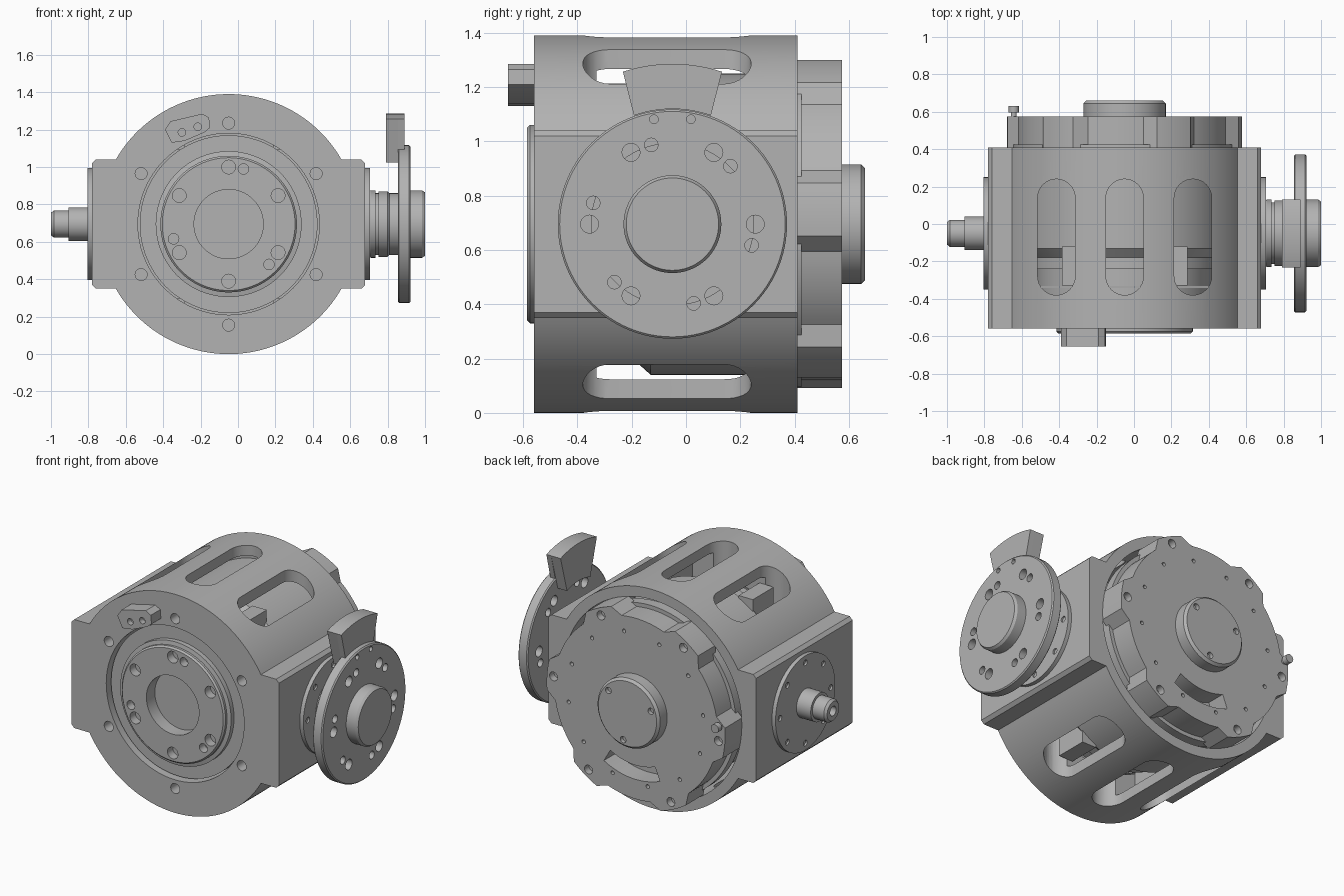
import bpy, bmesh
from math import sin, cos, radians, pi
from mathutils import Vector

if "Cube" in bpy.data.objects:
    bpy.data.objects.remove(bpy.data.objects["Cube"])

CX, CY, CZ = -0.05, -0.05, 0.695      # main axis (CX, CZ) and cross axis (CY, CZ)

grey = bpy.data.materials.new("machined grey")
grey.use_nodes = True
colour = (0.45, 0.45, 0.45, 1)
grey.diffuse_color = colour
grey.node_tree.nodes["Principled BSDF"].inputs["Base Color"].default_value = colour


def place(axis, a, b, t):
    """2D point (a, b) in the plane across the axis, t along it."""
    return {"X": (t, a, b), "Y": (a, t, b), "Z": (a, b, t)}[axis]


def polar(r, deg, a=CX, b=CZ):
    return a + r * cos(radians(deg)), b + r * sin(radians(deg))


def arc(r, start, end, n, a=CX, b=CZ):
    return [polar(r, start + (end - start) * i / n, a, b) for i in range(n + 1)]


def circle(r, a, b, n=24):
    return arc(r, 0, 360, n, a, b)[:-1]


def add_prism(bm, axis, outline, t0, t1):
    ends = [[bm.verts.new(place(axis, a, b, t)) for a, b in outline] for t in (t0, t1)]
    n = len(outline)
    for end in ends:
        bm.faces.new(end)
    for i in range(n):
        j = (i + 1) % n
        bm.faces.new((ends[0][i], ends[0][j], ends[1][j], ends[1][i]))


def add_lathe(bm, axis, centre, profile, n=96):
    """Solid of revolution; profile of (radius, position), first and last capped."""
    rings = [[bm.verts.new(place(axis, *p, t)) for p in circle(r, *centre, n)]
             for r, t in profile]
    for low, high in zip(rings, rings[1:]):
        for i in range(n):
            j = (i + 1) % n
            bm.faces.new((low[i], low[j], high[j], high[i]))
    bm.faces.new(rings[0])
    bm.faces.new(rings[-1])


def finish(bm, name):
    bmesh.ops.recalc_face_normals(bm, faces=bm.faces)
    mesh = bpy.data.meshes.new(name)
    bm.to_mesh(mesh)
    bm.free()
    obj = bpy.data.objects.new(name, mesh)
    bpy.context.collection.objects.link(obj)
    mesh.materials.append(grey)
    return obj


def prism(name, axis, outline, t0, t1):
    bm = bmesh.new()
    add_prism(bm, axis, outline, t0, t1)
    return finish(bm, name)


def lathe(name, axis, centre, profile):
    bm = bmesh.new()
    add_lathe(bm, axis, centre, profile)
    return finish(bm, name)


def cut(obj, build):
    """Subtract whatever build(bm) creates, and bake the result."""
    bm = bmesh.new()
    build(bm)
    tool = finish(bm, "cutter")
    tool.hide_render = True
    mod = obj.modifiers.new("cut", "BOOLEAN")
    mod.operation, mod.solver, mod.object = "DIFFERENCE", "EXACT", tool
    graph = bpy.context.evaluated_depsgraph_get()
    baked = bpy.data.meshes.new_from_object(obj.evaluated_get(graph))
    obj.modifiers.clear()
    obj.data = baked
    bpy.data.objects.remove(tool)


def holes(bm, axis, centre, ring, angles, r, t0, t1):
    for deg in angles:
        add_prism(bm, axis, circle(r, *polar(ring, deg, *centre), 20), t0, t1)


MAIN, CROSS = (CX, CZ), (CY, CZ)
SIX = range(0, 360, 60)

# Housing: cylinder with a square side boss left and right
edge = 29.8
right, c = 0.68, 0.02
outline = arc(0.695, edge, 180 - edge, 64)
outline += [(-0.78 + c, 1.04), (-0.78, 1.04 - c), (-0.78, 0.35 + c), (-0.78 + c, 0.35)]
outline += arc(0.695, 180 + edge, 360 - edge, 64)
outline += [(right - c, 0.35), (right, 0.35 + c), (right, 1.04 - c), (right - c, 1.04)]
housing = prism("housing", "Y", outline, -0.56, 0.41)
cut(housing, lambda bm: add_lathe(
    bm, "Y", MAIN, [(0.485, -0.7), (0.485, -0.33), (0.63, -0.33), (0.63, 0.5)]))


def housing_slots(bm):
    for x in (-0.415, CX, 0.315):
        add_prism(bm, "Z", arc(0.1, 0, 180, 16, x, 0.14) + arc(0.1, 180, 360, 16, x, -0.28),
                  -0.2, 1.6)


cut(housing, housing_slots)
cut(housing, lambda bm: holes(bm, "Y", MAIN, 0.54, range(30, 390, 60), 0.032, -0.6, -0.49))

# Inner stator seen through the slots
lathe("inner_stator", "Y", MAIN,
      [(0.47, -0.335), (0.47, -0.24), (0.51, -0.24), (0.51, -0.18), (0.555, -0.13), (0.555, 0.42)])
for side, deg in enumerate((58, 122, 238, 302)):
    x, z = polar(0.54, deg)
    prism("stator_block_%d" % side, "Y",
          [(x - 0.05, z - 0.06), (x + 0.05, z - 0.06), (x + 0.05, z + 0.06), (x - 0.05, z + 0.06)],
          -0.33, -0.12)

# Front output hub
hub = lathe("front_hub", "Y", MAIN,
            [(0.185, -0.5), (0.185, -0.585), (0.355, -0.585), (0.365, -0.575), (0.365, -0.56),
             (0.39, -0.555), (0.39, -0.525), (0.475, -0.525), (0.475, -0.34)])


def hub_holes(bm):
    holes(bm, "Y", MAIN, 0.305, range(30, 390, 60), 0.037, -0.65, -0.53)
    holes(bm, "Y", MAIN, 0.305, (75, 195, 315), 0.028, -0.65, -0.53)


cut(hub, hub_holes)

# Sensor bracket on the front rim
bracket = prism("sensor_bracket", "Y",
                [(-0.39, 1.2), (-0.36, 1.245), (-0.19, 1.285), (-0.155, 1.265), (-0.15, 1.21),
                 (-0.18, 1.185), (-0.285, 1.14), (-0.355, 1.13)], -0.655, -0.5)


def bracket_holes(bm):
    for x, z in ((-0.3, 1.185), (-0.215, 1.215)):
        add_prism(bm, "Y", circle(0.02, x, z), -0.7, -0.62)


cut(bracket, bracket_holes)

# Rear cover with six screw ears
EARS = range(5, 365, 60)
outline = []
for deg in EARS:
    outline += arc(0.628, deg - 9, deg + 9, 8) + arc(0.575, deg + 15, deg + 45, 10)
cover = prism("rear_cover", "Y", outline, 0.4, 0.575)


def cover_cuts(bm):
    holes(bm, "Y", MAIN, 0.582, EARS, 0.028, 0.53, 0.7)
    holes(bm, "Y", MAIN, 0.48, range(20, 380, 30), 0.012, 0.54, 0.7)
    add_prism(bm, "Y", arc(0.45, -112, -60, 20) + arc(0.36, -60, -112, 20), 0.45, 0.7)


cut(cover, cover_cuts)
lathe("rear_cover_base", "Y", MAIN, [(0.6, 0.36), (0.6, 0.425), (0.56, 0.425), (0.56, 0.43)])
cap = lathe("rear_cap", "Y", MAIN, [(0.22, 0.57), (0.22, 0.645), (0.205, 0.66)])
cut(cap, lambda bm: holes(bm, "Y", MAIN, 0.175, (40, 160, 280), 0.02, 0.635, 0.7))
lathe("cover_pin", "Y", polar(0.595, 175),
      [(0.015, 0.55), (0.015, 0.595), (0.027, 0.595), (0.027, 0.63)])

# Bearing flanges on both sides
for name, x0, x1 in (("drive_flange", 0.67, 0.705), ("shaft_flange", -0.77, -0.805)):
    flange = lathe(name, "X", CROSS, [(0.3, x0), (0.3, x1)])
    cut(flange, lambda bm: holes(bm, "X", CROSS, 0.255, range(0, 360, 45), 0.018,
                                 x1 * 0.985, x1 * 1.1))

# Drive hub, wheel and counterweight
lathe("drive_hub", "X", CROSS,
      [(0.17, 0.69), (0.18, 0.71), (0.18, 0.735), (0.165, 0.735), (0.165, 0.75), (0.175, 0.75),
       (0.175, 0.8), (0.165, 0.81), (0.165, 0.87), (0.18, 0.87), (0.18, 0.985), (0.17, 1.0)])
wheel = lathe("drive_wheel", "X", CROSS,
              [(0.415, 0.855), (0.422, 0.862), (0.422, 0.915), (0.415, 0.922)])


def wheel_holes(bm):
    holes(bm, "X", CROSS, 0.305, SIX, 0.033, 0.8, 1)
    holes(bm, "X", CROSS, 0.302, range(45, 405, 60), 0.025, 0.8, 1)
    holes(bm, "X", CROSS, 0.392, (80, 100), 0.016, 0.9, 1)


cut(wheel, wheel_holes)
prism("counterweight", "X",
      arc(0.59, 72, 108, 20, *CROSS) + arc(0.35, 109.5, 70.5, 20, *CROSS), 0.79, 0.856)
prism("counterweight_rim", "X",
      arc(0.59, 72, 108, 20, *CROSS) + arc(0.424, 109.5, 70.5, 20, *CROSS), 0.856, 0.89)

# Stub shaft on the other side
shaft = lathe("stub_shaft", "X", CROSS,
              [(0.09, -0.79), (0.09, -0.905), (0.072, -0.905), (0.072, -0.985), (0.06, -1.0)])
cut(shaft, lambda bm: add_prism(bm, "X", circle(0.03, *CROSS), -1.1, -0.94))

# Smooth round walls, sharp machined edges
bpy.ops.object.select_all(action="DESELECT")
for obj in bpy.context.collection.objects:
    if obj.type == "MESH" and obj.data.materials and obj.data.materials[0] == grey:
        obj.select_set(True)
        bpy.context.view_layer.objects.active = obj
bpy.ops.object.shade_smooth_by_angle(angle=radians(25))
